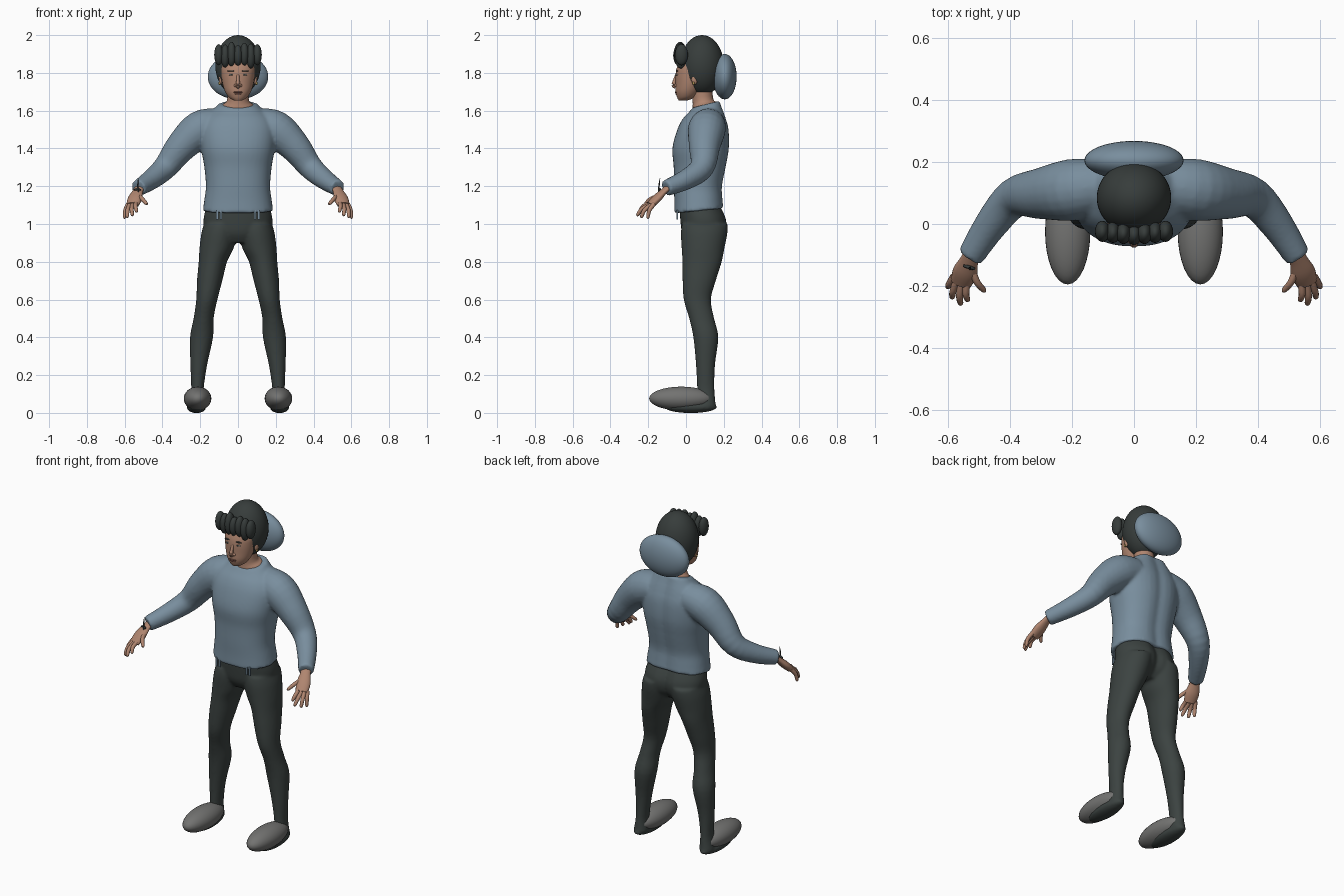
import bpy, bmesh, math
from mathutils import Vector, Matrix

cube = bpy.data.objects.get("Cube")
if cube:
    bpy.data.objects.remove(cube, do_unlink=True)


def material(name, color):
    mat = bpy.data.materials.new(name)
    mat.use_nodes = True
    rgba = (*color, 1)
    mat.diffuse_color = rgba
    mat.node_tree.nodes["Principled BSDF"].inputs["Base Color"].default_value = rgba
    return mat


blue = material("dusty blue knit", (.19, .27, .34))
dark = material("charcoal cloth", (.045, .056, .053))
black = material("dark hair", (.038, .046, .044))
skin = material("warm skin", (.43, .235, .16))
lip = material("lip brown", (.25, .11, .085))
grey = material("shoe grey", (.17, .17, .165))
white = material("eye white", (.5, .45, .4))
gold = material("gold", (.5, .35, .1))


def resample(rows, steps=4):
    """Catmull-Rom interpolation between cross-section rows."""
    rows = [Vector(r) for r in rows]
    out = []
    for i in range(len(rows) - 1):
        a, b = rows[max(i - 1, 0)], rows[i]
        c, d = rows[i + 1], rows[min(i + 2, len(rows) - 1)]
        for k in range(steps):
            t = k / steps
            out.append(b + t / 2 * ((c - a) + t * ((2 * a - 5 * b + 4 * c - d)
                                                   + t * (3 * b - a - 3 * c + d))))
    return out + [rows[-1]]


def skin_rings(bm, rings):
    loops = [[bm.verts.new(p) for p in ring] for ring in rings]
    n = len(loops[0])
    for low, high in zip(loops, loops[1:]):
        for i in range(n):
            j = (i + 1) % n
            bm.faces.new((low[i], low[j], high[j], high[i]))
    bm.faces.new(loops[0][::-1])
    bm.faces.new(loops[-1])


def stack(bm, rows, power=2, groove=0, n=40):
    """Horizontal oval sections, each given as z, x, y, half width, half depth, tilt."""
    rings = []
    for z, x, y, rx, ry, tilt in resample(rows):
        ring = []
        for i in range(n):
            t = math.tau * i / n
            c, s = math.cos(t), math.sin(t)
            px = rx * math.copysign(abs(c) ** (2 / power), c)
            py = ry * math.copysign(abs(s) ** (2 / power), s)
            if s > 0:
                py -= groove * math.exp(-(px / .035) ** 2)
            ring.append((x + px, y + py, z + tilt * py))
        rings.append(ring)
    skin_rings(bm, rings)


def tube(bm, rows, n=20, flat=1):
    """Round sections across a path of x, y, z, radius."""
    pts = resample(rows)
    rings = []
    for i, p in enumerate(pts):
        ahead = pts[min(i + 1, len(pts) - 1)].xyz - pts[max(i - 1, 0)].xyz
        rot = ahead.to_track_quat('Z', 'Y')
        rings.append([p.xyz + rot @ Vector((p.w * math.cos(a), p.w * flat * math.sin(a), 0))
                      for a in (math.tau * k / n for k in range(n))])
    skin_rings(bm, rings)


def ball(bm, center, radii, n=32):
    bmesh.ops.create_uvsphere(bm, u_segments=n, v_segments=n // 2, radius=1,
                              matrix=Matrix.Translation(center) @ Matrix.Diagonal((*radii, 1)))


def mirror(bm):
    geom = bmesh.ops.duplicate(bm, geom=bm.verts[:] + bm.edges[:] + bm.faces[:])["geom"]
    for v in geom:
        if isinstance(v, bmesh.types.BMVert):
            v.co.x *= -1


def finish(bm, name, mat, blend=0):
    """Turn the mesh into an object; blend fuses overlapping volumes."""
    bmesh.ops.recalc_face_normals(bm, faces=bm.faces[:])
    for f in bm.faces:
        f.smooth = True
    mesh = bpy.data.meshes.new(name)
    bm.to_mesh(mesh)
    bm.free()
    mesh.materials.append(mat)
    obj = bpy.data.objects.new(name, mesh)
    bpy.context.collection.objects.link(obj)
    if blend:
        remesh = obj.modifiers.new("fuse", 'REMESH')
        remesh.mode = 'VOXEL'
        remesh.voxel_size = blend
        remesh.use_smooth_shade = True
        soften = obj.modifiers.new("soften", 'SMOOTH')
        soften.factor = .5
        soften.iterations = 5
    else:
        bpy.context.view_layer.objects.active = obj
        obj.select_set(True)
        bpy.ops.object.shade_smooth_by_angle(angle=math.radians(50))
        obj.select_set(False)
    return obj


def balls(name, mat, items, both=False, n=32):
    bm = bmesh.new()
    for center, radii in items:
        ball(bm, center, radii, n)
    if both:
        mirror(bm)
    return finish(bm, name, mat)


# Sweater: sleeves mirrored, then the torso
bm = bmesh.new()
tube(bm, [(.1, .125, 1.53, .085), (.2, .11, 1.5, .1), (.3, .098, 1.41, .083),
          (.385, .085, 1.3, .065), (.46, 0, 1.235, .054), (.528, -.105, 1.19, .043)])
mirror(bm)
stack(bm, [(1.07, 0, .07, .187, .133, .1), (1.13, 0, .068, .178, .13, .05),
           (1.2, 0, .066, .17, .13, 0), (1.3, 0, .075, .178, .14, 0),
           (1.4, 0, .08, .195, .152, 0), (1.5, 0, .092, .2, .138, 0),
           (1.56, 0, .1, .175, .115, 0), (1.605, 0, .105, .13, .09, .15),
           (1.635, 0, .11, .1, .075, .25)], power=2.3, groove=.012)
finish(bm, "sweater", blue, blend=.009)

# Hem tabs hanging below the sweater front
bm = bmesh.new()
for x in (.09, .11):
    bmesh.ops.create_cube(bm, size=1, matrix=Matrix.Translation((x, -.046, 1.05))
                          @ Matrix.Diagonal((.012, .008, .05, 1)))
mirror(bm)
finish(bm, "hem_tabs", blue)

# Trousers with covered feet
bm = bmesh.new()
stack(bm, [(1.0, .09, .1, .09, .122, 0), (.95, .098, .096, .096, .123, 0),
           (.87, .114, .09, .09, .113, 0), (.8, .133, .085, .075, .104, 0),
           (.7, .15, .07, .067, .088, 0), (.6, .165, .06, .056, .072, 0),
           (.5, .182, .083, .053, .066, 0), (.4, .193, .105, .061, .066, 0),
           (.25, .208, .103, .044, .05, 0), (.12, .215, .105, .033, .046, 0),
           (.04, .218, .108, .042, .05, 0)])
ball(bm, (.22, .025, .031), (.052, .14, .032))
mirror(bm)
stack(bm, [(.9, 0, .09, .1, .08, 0), (.95, 0, .095, .165, .115, 0),
           (1.02, 0, .095, .183, .125, 0), (1.1, 0, .075, .165, .11, 0)],
      power=2.2, groove=.025)
finish(bm, "trousers", dark, blend=.008)

# Rounded shoes
balls("shoes", grey, [((.214, -.025, .076), (.073, .17, .063))], both=True)

# Hands: palm, four fingers and a thumb
bm = bmesh.new()
tube(bm, [(.515, -.085, 1.2, .03), (.53, -.115, 1.175, .029),
          (.545, -.155, 1.135, .04), (.558, -.19, 1.1, .034)], flat=.55)
fingers = [((.582, -.17, 1.105), (.602, -.205, 1.03)),
           ((.573, -.187, 1.1), (.588, -.24, 1.035)),
           ((.558, -.194, 1.1), (.56, -.262, 1.045)),
           ((.54, -.19, 1.11), (.537, -.25, 1.065)),
           ((.525, -.14, 1.15), (.482, -.22, 1.105))]
for base, tip in fingers:
    b, t = Vector(base), Vector(tip)
    bow = b.lerp(t, .5) + Vector((.004, -.006, .006))
    tube(bm, [(*b, .012), (*bow, .011), (*b.lerp(t, .9), .009), (*t, .004)], n=12)
mirror(bm)
finish(bm, "hands", skin)

# Thin spike at the right wrist
bm = bmesh.new()
tube(bm, [(-.525, -.145, 1.15, .004), (-.53, -.143, 1.2, .004), (-.528, -.138, 1.24, .002)], n=8)
tube(bm, [(-.55, -.135, 1.18, .004), (-.53, -.14, 1.185, .006), (-.515, -.145, 1.18, .004)], n=8)
finish(bm, "wrist_spike", black)

# Head, neck, nose and ears
bm = bmesh.new()
stack(bm, [(1.56, 0, .105, .1, .07, .2), (1.625, 0, .1, .085, .065, .25),
           (1.655, 0, .09, .058, .055, .1), (1.74, 0, .08, .056, .056, 0)])
stack(bm, [(1.655, 0, -.015, .024, .024, 0), (1.67, 0, 0, .048, .047, 0),
           (1.7, 0, .01, .068, .065, 0), (1.74, 0, .02, .081, .075, 0),
           (1.79, 0, .025, .088, .08, 0), (1.83, 0, .03, .09, .078, 0),
           (1.88, 0, .045, .08, .07, 0), (1.93, 0, .06, .05, .05, 0)])
tube(bm, [(0, -.05, 1.79, .007), (0, -.06, 1.76, .009), (0, -.065, 1.735, .012),
          (0, -.055, 1.725, .009)], n=12)
for side in (-1, 1):
    ball(bm, (side * .013, -.054, 1.733), (.009, .009, .008), 12)
    ball(bm, (side * .092, .045, 1.765), (.01, .016, .028), 16)
finish(bm, "head", skin)

# Facial details
balls("eye_whites", white, [((.035, -.047, 1.79), (.014, .006, .005))], both=True, n=16)
balls("irises", black, [((.035, -.051, 1.79), (.006, .004, .005))], both=True, n=12)
balls("eyebrows", black, [((.037, -.047, 1.81), (.02, .006, .004))], both=True, n=16)
balls("lips", lip, [((0, -.051, 1.698), (.024, .008, .005)),
                    ((0, -.049, 1.689), (.019, .008, .005))], n=16)
balls("earrings", gold, [((.098, .04, 1.745), (.006, .006, .009))], both=True, n=12)

# Hair cap and a row of fringe curls
balls("hair_cap", black, [((0, .085, 1.84), (.12, .115, .16))], n=48)
curls = []
for i in range(7):
    x = (i - 3) * .034
    curls.append(((x, -.034 + abs(x) * .1, 1.9 - (i % 2) * .008 - abs(x) * .04),
                  (.024, .034, .056 + (i % 3) * .005)))
balls("fringe_curls", black, curls, n=24)

# Padded hood behind the head
balls("hood", blue, [((0, .205, 1.78), (.16, .063, .12))], n=48)
